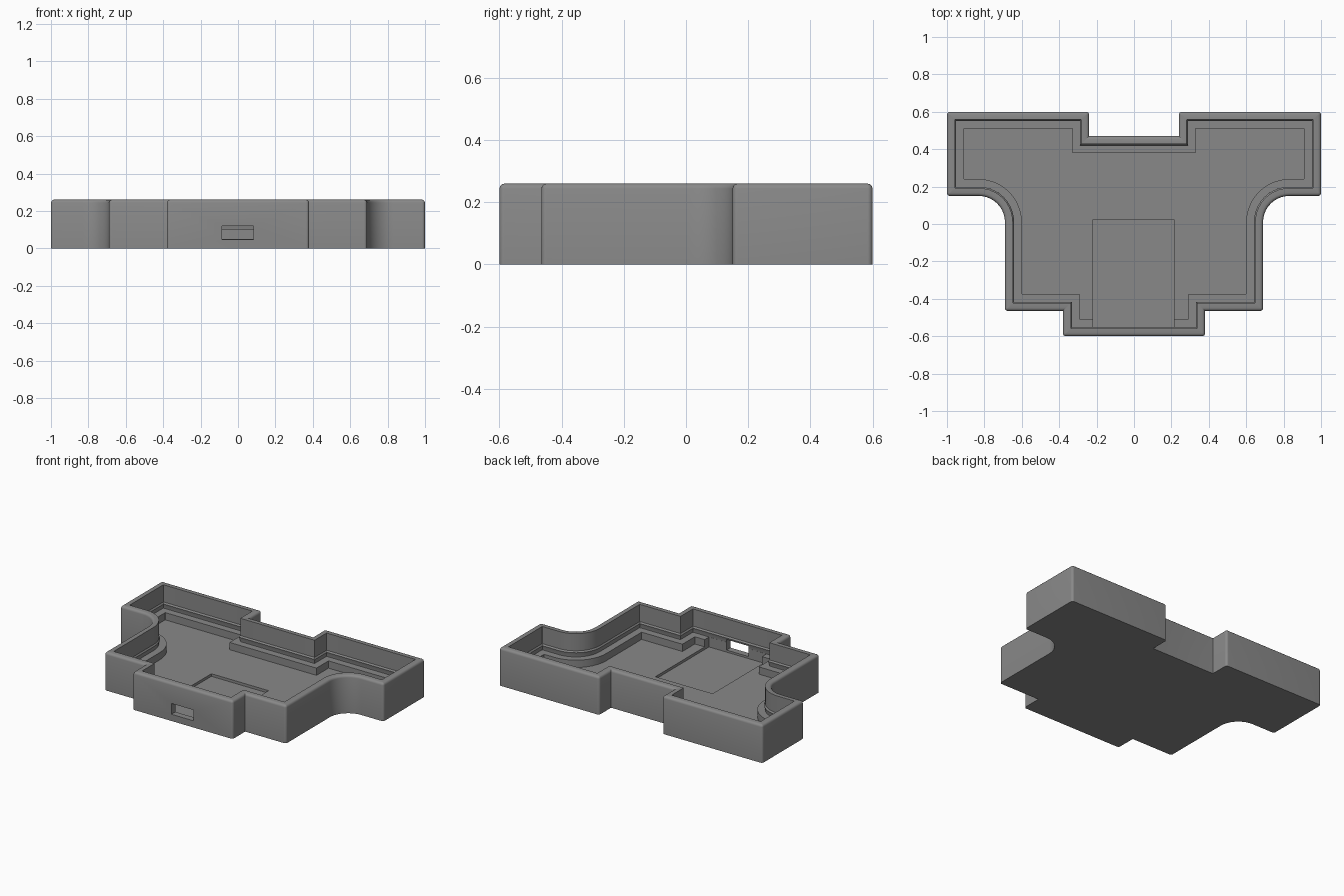
import bpy, bmesh, math
from mathutils import Vector

if "Cube" in bpy.data.objects:
    bpy.data.objects.remove(bpy.data.objects["Cube"])

SEG = 10

# Right half of the outline, counter-clockwise from the front: x, y, fillet radius
half = [(0.38, -0.60, 0.016), (0.38, -0.465, 0.001), (0.69, -0.465, 0.016),
        (0.69, 0.15, 0.14), (1.0, 0.15, 0.016), (1.0, 0.60, 0.016),
        (0.24, 0.60, 0.016), (0.24, 0.47, 0.001)]
corners = half + [(-x, y, r) for x, y, r in reversed(half)]

grey = bpy.data.materials.new("plain grey")
grey.diffuse_color = (0.25, 0.25, 0.25, 1)
grey.use_nodes = True
grey.node_tree.nodes["Principled BSDF"].inputs["Base Color"].default_value = grey.diffuse_color


def outline(inset):
    """Filleted outline moved inwards by the given distance."""
    pts, n = [], len(corners)
    for i, (x, y, r) in enumerate(corners):
        p = Vector((x, y))
        d0 = (p - Vector(corners[i - 1][:2])).normalized()
        d1 = (Vector(corners[(i + 1) % n][:2]) - p).normalized()
        p = p + inset * (Vector((-d0.y, d0.x)) + Vector((-d1.y, d1.x)))
        if d0.cross(d1) > 0:
            r = max(r - inset, 0.001)
        elif r > 0.01:
            r += inset
        c = p - d0 * r + d1 * r
        for k in range(SEG + 1):
            t = math.pi / 2 * k / SEG
            pts.append(c + r * (d0 * math.sin(t) - d1 * math.cos(t)))
    return pts


def cut_box(target, name, x0, x1, y0, y1, z0, z1):
    """Cut a box out of the target."""
    bpy.ops.mesh.primitive_cube_add(
        size=1, location=((x0 + x1) / 2, (y0 + y1) / 2, (z0 + z1) / 2))
    box = bpy.context.object
    box.name = name
    box.scale = (x1 - x0, y1 - y0, z1 - z0)
    bpy.context.view_layer.update()
    mod = target.modifiers.new(name, 'BOOLEAN')
    mod.operation, mod.solver, mod.object = 'DIFFERENCE', 'EXACT', box
    bpy.context.view_layer.objects.active = target
    bpy.ops.object.modifier_apply(modifier=name)
    bpy.data.objects.remove(box, do_unlink=True)


# Wall section: outside, rounded rim, inner wall, snap ridge, ledge, floor
section = [(0, 0), (0, 0.244), (0.0025, 0.252), (0.008, 0.2575), (0.016, 0.26),
           (0.042, 0.26), (0.042, 0.142), (0.049, 0.132), (0.042, 0.104),
           (0.042, 0.10), (0.09, 0.10), (0.09, 0.05)]

bm = bmesh.new()
loops = [[bm.verts.new((p.x, p.y, z)) for p in outline(d)] for d, z in section]
for a, b in zip(loops, loops[1:]):
    for i in range(len(a)):
        j = (i + 1) % len(a)
        bm.faces.new((a[i], a[j], b[j], b[i]))
bm.faces.new(list(reversed(loops[0])))
bm.faces.new(loops[-1])
bmesh.ops.recalc_face_normals(bm, faces=bm.faces)
mesh = bpy.data.meshes.new("case_tray")
bm.to_mesh(mesh)
bm.free()
mesh.materials.append(grey)
tray = bpy.data.objects.new("case_tray", mesh)
bpy.context.collection.objects.link(tray)

# Shallow floor recess running through the ledge, and the front port opening
cut_box(tray, "floor_recess", -0.22, 0.215, -0.557, 0.025, 0.032, 0.102)
cut_box(tray, "port_opening", -0.085, 0.082, -0.65, -0.50, 0.046, 0.12)

bpy.ops.object.select_all(action='DESELECT')
tray.select_set(True)
bpy.context.view_layer.objects.active = tray
bpy.ops.object.shade_smooth_by_angle(angle=math.radians(30))
